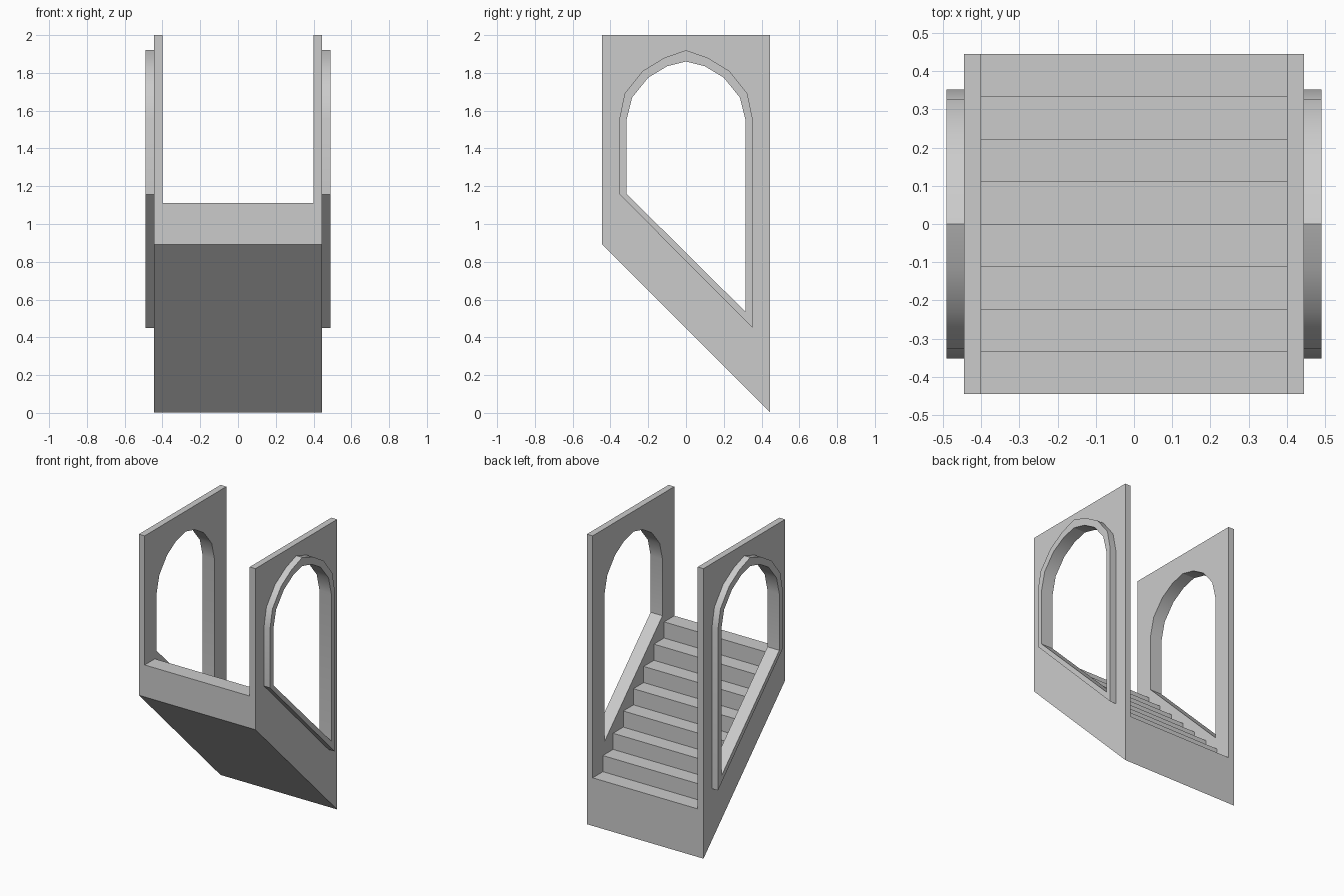
import bpy, bmesh, math

cube = bpy.data.objects.get("Cube")
if cube:
    bpy.data.objects.remove(cube, do_unlink=True)

# One plain grey for the whole model
stone = bpy.data.materials.new("grey_stone")
stone.diffuse_color = (0.6, 0.6, 0.6, 1)
stone.use_nodes = True
stone.node_tree.nodes["Principled BSDF"].inputs["Base Color"].default_value = (0.6, 0.6, 0.6, 1)

HALF = 0.444          # half depth and half width of the body
INNER = 0.40          # inner face of the side walls
TRIM = 0.49           # outer face of the arch trim
STEPS = 8
STEP = 2 * HALF / STEPS
LOW, HIGH = 0.003, 0.891   # sloped underside at the back and at the front


def extruded(name, loops, x0, x1, smooth=False):
    """Fill (y, z) loops, the second one being a hole, and extrude along x."""
    bm = bmesh.new()
    edges = []
    for loop in loops:
        verts = [bm.verts.new((x0, y, z)) for y, z in loop]
        edges += [bm.edges.new((v, verts[i - 1])) for i, v in enumerate(verts)]
    if len(loops) == 1:
        bm.faces.new(verts)
    else:
        bmesh.ops.triangle_fill(bm, use_beauty=True, edges=edges, normal=(1, 0, 0))
    grown = bmesh.ops.extrude_face_region(bm, geom=bm.faces[:], use_keep_orig=True)
    moved = [g for g in grown["geom"] if isinstance(g, bmesh.types.BMVert)]
    bmesh.ops.translate(bm, verts=moved, vec=(x1 - x0, 0, 0))
    bmesh.ops.recalc_face_normals(bm, faces=bm.faces[:])
    mesh = bpy.data.meshes.new(name)
    bm.to_mesh(mesh)
    bm.free()
    mesh.materials.append(stone)
    obj = bpy.data.objects.new(name, mesh)
    bpy.context.collection.objects.link(obj)
    if smooth:
        bpy.ops.object.select_all(action='DESELECT')
        obj.select_set(True)
        bpy.context.view_layer.objects.active = obj
        bpy.ops.object.shade_smooth_by_angle(angle=math.radians(27))
    return obj


def arch(half_arc, front_sill, back_sill):
    """Arched outline with a sloping sill, from the front half of its arc."""
    back_arc = [(-y, z) for y, z in reversed(half_arc[:-1])]
    w = -half_arc[0][0]
    return [(-w, front_sill)] + half_arc + back_arc + [(w, back_sill)]


opening = arch([(-0.315, 1.55), (-0.285, 1.67), (-0.2, 1.775),
                (-0.1, 1.835), (0, 1.86)], 1.16, 0.535)
trim_edge = arch([(-0.352, 1.56), (-0.325, 1.69), (-0.23, 1.81),
                  (-0.115, 1.88), (0, 1.92)], 1.157, 0.45)

# Staircase with a sloped underside, descending to the back
profile = [(HALF, LOW), (-HALF, HIGH)]
for i in range(STEPS):
    z = 1.111 - i * STEP
    y = -HALF + i * STEP
    profile += [(y, z), (y + STEP, z)]
extruded("staircase", [profile], -INNER, INNER)

# Side walls with arched openings, and the raised trim outside them
wall = [(-HALF, HIGH), (-HALF, 2), (HALF, 2), (HALF, LOW)]
for side, s in (("left", 1), ("right", -1)):
    extruded(side + "_wall", [wall, opening], s * INNER, s * HALF, True)
    extruded(side + "_arch_trim", [trim_edge, opening], s * HALF, s * TRIM, True)
